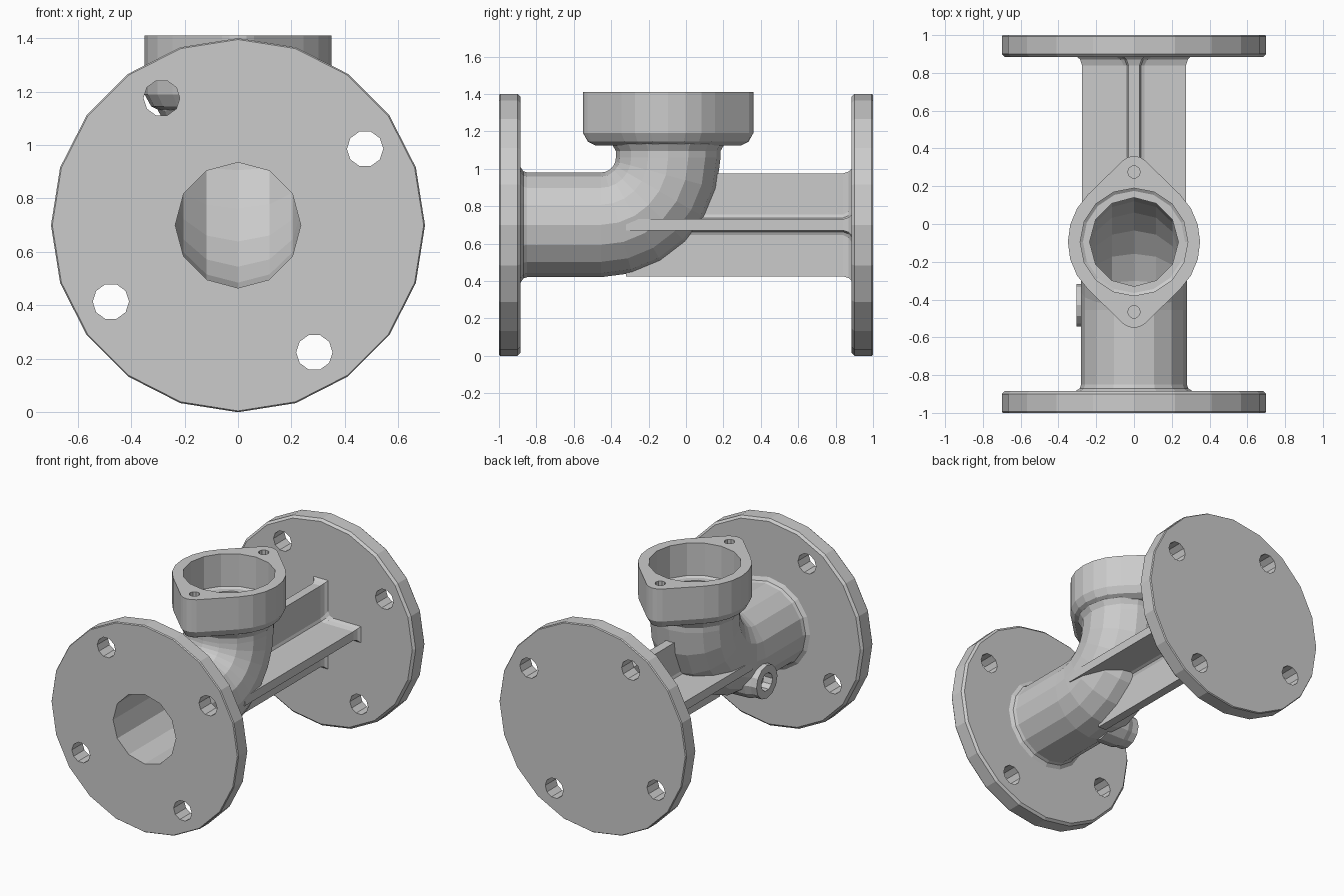
import bpy, bmesh
from math import sin, cos, pi, radians, acos

if "Cube" in bpy.data.objects:
    bpy.data.objects.remove(bpy.data.objects["Cube"])

CZ = 0.70      # flange / inlet axis height
NY = -0.095    # neck axis position in y
BEND = 0.36    # elbow centreline radius


def loft(name, rings):
    """Closed solid through a list of equal-length point rings."""
    bm = bmesh.new()
    vs = [[bm.verts.new(p) for p in r] for r in rings]
    n = len(vs[0])
    for a, b in zip(vs, vs[1:]):
        for i in range(n):
            j = (i + 1) % n
            bm.faces.new((a[i], a[j], b[j], b[i]))
    bm.faces.new(vs[0])
    bm.faces.new(vs[-1])
    bmesh.ops.recalc_face_normals(bm, faces=bm.faces)
    me = bpy.data.meshes.new(name)
    bm.to_mesh(me)
    bm.free()
    ob = bpy.data.objects.new(name, me)
    bpy.context.collection.objects.link(ob)
    return ob


def ring(y, z, r, n, t=0.0, x=0.0):
    """Circle whose axis is tilted t from +y towards +z."""
    return [(x + r * cos(a), y - r * sin(a) * sin(t), z + r * sin(a) * cos(t))
            for a in (2 * pi * i / n for i in range(n))]


def ring_x(x, y, z, r, n):
    return [(x, y + r * cos(2 * pi * i / n), z + r * sin(2 * pi * i / n)) for i in range(n)]


def elbow(r, n):
    """Rings around the quarter bend from the inlet up to the neck."""
    return [ring(NY - BEND + BEND * sin(t), CZ + BEND - BEND * cos(t), r, n, t)
            for t in (radians(15 * k) for k in range(7))]


def lug_outline(z, inset):
    """Round cup with a tapering lug at front and back."""
    R, r, d = 0.35 - inset, 0.085 - inset, 0.37
    a = acos((R - r) / d)
    pts = []
    for side in (0, pi):
        for k in range(5):                       # lug tip
            t = side - a + 2 * a * k / 4
            pts.append((r * sin(t), NY + d * cos(side) + r * cos(t), z))
        for k in range(7):                       # round flank
            t = side + a + (pi - 2 * a) * k / 6
            pts.append((R * sin(t), NY + R * cos(t), z))
    return pts


def cross(y, e, h, f):
    """Plus-shaped section: arm length e, half thickness h, corner fillet f."""
    quarter = [(e, -h), (e, h), (h + f, h), (h + f * 0.3, h + f * 0.3), (h, h + f)]
    pts = []
    for c, s in ((1, 0), (0, 1), (-1, 0), (0, -1)):
        pts += [(u * c - v * s, y, CZ + u * s + v * c) for u, v in quarter]
    return pts


def combine(body, other, operation):
    m = body.modifiers.new(operation.lower(), 'BOOLEAN')
    m.operation, m.solver, m.object = operation, 'EXACT', other
    bpy.context.view_layer.objects.active = body
    bpy.ops.object.modifier_apply(modifier=m.name)
    bpy.data.objects.remove(other, do_unlink=True)


UP = pi / 2
# inlet pipe, elbow and neck
body = loft("valve_body",
            [ring(-0.95, CZ, 0.315, 16), ring(-0.885, CZ, 0.31, 16),
             ring(-0.87, CZ, 0.287, 16), ring(-0.85, CZ, 0.28, 16)]
            + elbow(0.28, 16)
            + [ring(NY, 1.095, 0.28, 16, UP), ring(NY, 1.13, 0.30, 16, UP),
               ring(NY, 1.16, 0.30, 16, UP)])

solids = [
    # cross-shaped support rib behind the elbow
    loft("support_rib", [cross(-0.32, 0.275, 0.03, 0.025), cross(0.84, 0.275, 0.03, 0.025),
                         cross(0.87, 0.285, 0.04, 0.03), cross(0.89, 0.305, 0.06, 0.04),
                         cross(0.94, 0.305, 0.06, 0.04)]),
    # lugged cup on top
    loft("cup", [lug_outline(1.125, 0.065), lug_outline(1.145, 0.025),
                 lug_outline(1.19, 0.0), lug_outline(1.41, 0.0)]),
    # drain boss on the left side
    loft("drain_boss", [ring_x(-0.08, -0.43, 0.555, 0.13, 12), ring_x(-0.22, -0.43, 0.555, 0.125, 12),
                        ring_x(-0.26, -0.43, 0.555, 0.112, 12), ring_x(-0.305, -0.43, 0.555, 0.112, 12)]),
]
# end flanges
for name, s in (("front_flange", -1), ("rear_flange", 1)):
    solids.append(loft(name, [ring(s * 1.0, CZ, 0.695, 20), ring(s * 0.993, CZ, 0.70, 20),
                              ring(s * 0.90, CZ, 0.70, 20), ring(s * 0.885, CZ, 0.685, 20)]))
for ob in solids:
    combine(body, ob, 'UNION')

cutters = [
    # flow passage
    loft("bore", [ring(-1.1, CZ, 0.235, 12)] + elbow(0.235, 12) + [ring(NY, 1.3, 0.235, 12, UP)]),
    # cup recess with a seat ledge
    loft("recess", [ring(NY, 1.18, 0.27, 16, UP), ring(NY, 1.19, 0.285, 16, UP),
                    ring(NY, 1.5, 0.285, 16, UP)]),
    # drain hole
    loft("drain_hole", [ring_x(-0.24, -0.43, 0.555, 0.06, 10), ring_x(-0.4, -0.43, 0.555, 0.06, 10)]),
]
# screw holes in the cup lugs
for s in (-1, 1):
    y = NY + s * 0.37
    cutters.append(loft("lug_hole", [ring(y, 1.22, 0.033, 10, UP), ring(y, 1.5, 0.033, 10, UP)]))
# bolt holes in both flanges
for s in (-1, 1):
    for k in range(4):
        a = radians(31 + 90 * k)
        x, z = 0.555 * cos(a), CZ + 0.555 * sin(a)
        cutters.append(loft("bolt_hole", [ring(s * 0.8, z, 0.068, 10, 0, x),
                                          ring(s * 1.1, z, 0.068, 10, 0, x)]))
for ob in cutters:
    combine(body, ob, 'DIFFERENCE')
